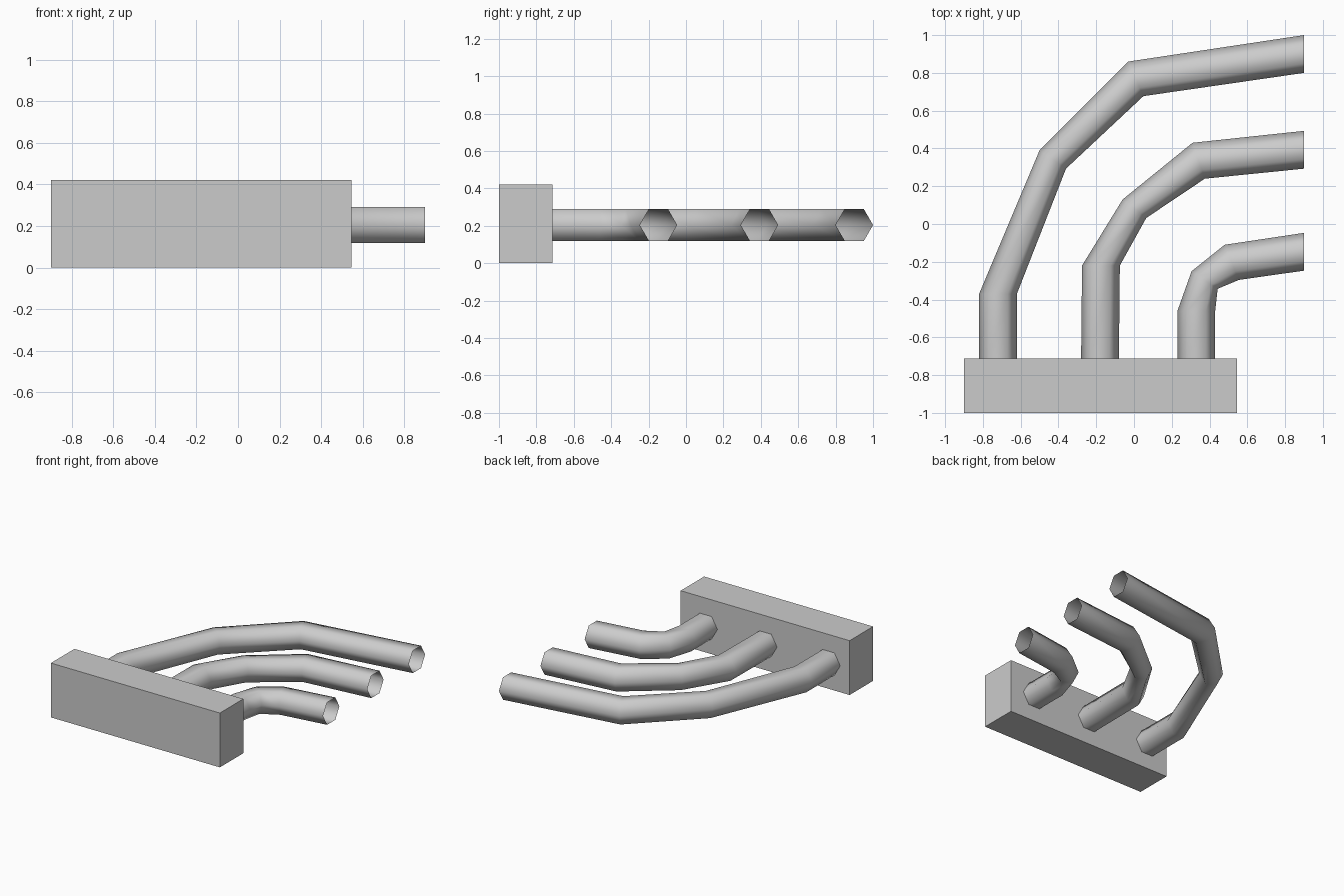
import bpy, bmesh, math
from mathutils import Vector

if "Cube" in bpy.data.objects:
    bpy.data.objects.remove(bpy.data.objects["Cube"])

SIDES = 6
Z = 0.204
HALF_HEIGHT = 0.1


def make_object(name, bm, smooth=False):
    bmesh.ops.recalc_face_normals(bm, faces=bm.faces)
    for f in bm.faces:
        f.smooth = smooth
    mesh = bpy.data.meshes.new(name)
    bm.to_mesh(mesh)
    bm.free()
    obj = bpy.data.objects.new(name, mesh)
    bpy.context.collection.objects.link(obj)
    return obj


def pipe(name, stations):
    """Open hexagonal tube; each station is (outer x, y, inner x, y) seen from above."""
    bm = bmesh.new()
    rings = []
    for ox, oy, ix, iy in stations:
        outer, inner = Vector((ox, oy, Z)), Vector((ix, iy, Z))
        mid, half = (outer + inner) / 2, (outer - inner) / 2
        ring = []
        for k in range(SIDES):
            a = math.tau * k / SIDES
            up = Vector((0, 0, HALF_HEIGHT * math.sin(a)))
            ring.append(bm.verts.new(mid + half * math.cos(a) + up))
        rings.append(ring)
    for r0, r1 in zip(rings, rings[1:]):
        for k in range(SIDES):
            n = (k + 1) % SIDES
            bm.faces.new((r0[k], r0[n], r1[n], r1[k]))
    # Make the open tube face outward
    obj = make_object(name, bm, smooth=True)
    face = obj.data.polygons[0]
    centre = sum((v.co for v in obj.data.vertices[:2 * SIDES]), Vector()) / (2 * SIDES)
    if face.normal.dot(face.center - centre) < 0:
        obj.data.flip_normals()
    return obj


# Mounting block
bm = bmesh.new()
bmesh.ops.create_cube(bm, size=1)
bmesh.ops.scale(bm, vec=(1.445, 0.287, 0.42), verts=bm.verts)
bmesh.ops.translate(bm, vec=(-0.1775, -0.8565, 0.21), verts=bm.verts)
make_object("mounting_block", bm)

# Three nested bent pipes, from the block to the open ends
pipe("long_pipe", [
    (-0.82, -0.715, -0.62, -0.715), (-0.82, -0.37, -0.62, -0.37),
    (-0.50, 0.39, -0.36, 0.293), (-0.03, 0.86, 0.05, 0.677),
    (0.90, 1.00, 0.90, 0.80)])
pipe("middle_pipe", [
    (-0.28, -0.715, -0.08, -0.715), (-0.275, -0.22, -0.075, -0.22),
    (-0.06, 0.13, 0.065, 0.032), (0.31, 0.43, 0.375, 0.24),
    (0.90, 0.493, 0.90, 0.293)])
pipe("short_pipe", [
    (0.23, -0.715, 0.43, -0.715), (0.23, -0.46, 0.43, -0.46),
    (0.305, -0.25, 0.443, -0.343), (0.48, -0.11, 0.555, -0.296),
    (0.90, -0.047, 0.90, -0.247)])
